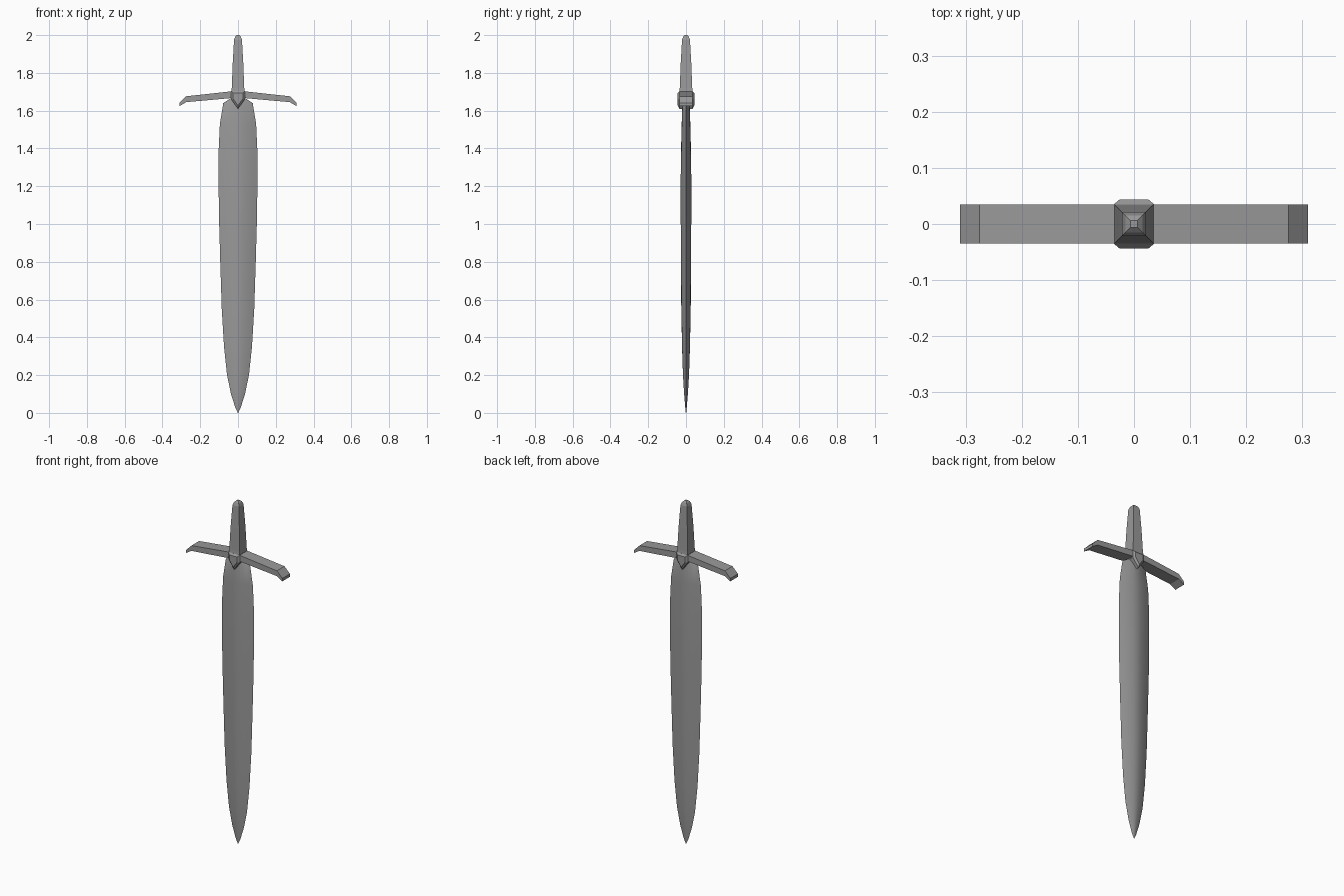
import bpy, bmesh, math

cube = bpy.data.objects.get("Cube")
if cube:
    bpy.data.objects.remove(cube, do_unlink=True)

steel = bpy.data.materials.new("grey steel")
steel.use_nodes = True
colour = (0.32, 0.32, 0.32, 1)
steel.diffuse_color = colour
steel.node_tree.nodes["Principled BSDF"].inputs["Base Color"].default_value = colour


def loft(name, rings, smooth=False):
    """Skin a closed surface through rings of equal point count."""
    bm = bmesh.new()
    loops = [[bm.verts.new(p) for p in ring] for ring in rings]
    n = len(loops[0])
    for a, b in zip(loops, loops[1:]):
        for i in range(n):
            j = (i + 1) % n
            bm.faces.new((a[i], a[j], b[j], b[i]))
    bm.faces.new(loops[0][::-1])
    bm.faces.new(loops[-1])
    bmesh.ops.remove_doubles(bm, verts=bm.verts, dist=0.0002)
    bmesh.ops.recalc_face_normals(bm, faces=bm.faces)
    mesh = bpy.data.meshes.new(name)
    bm.to_mesh(mesh)
    bm.free()
    mesh.materials.append(steel)
    obj = bpy.data.objects.new(name, mesh)
    bpy.context.collection.objects.link(obj)
    if smooth:
        bpy.ops.object.select_all(action='DESELECT')
        obj.select_set(True)
        bpy.context.view_layer.objects.active = obj
        bpy.ops.object.shade_smooth_by_angle(angle=math.radians(30))
    return obj


def square(r, z):
    return [(x * r, y * r, z) for x, y in ((-1, -1), (1, -1), (1, 1), (-1, 1))]


def lens(w, t, z, steps=4):
    """Lens section with sharp edges at both sides."""
    front = [(-1 + i / steps) for i in range(2 * steps)]
    pts = [(u, -(1 - abs(u) ** 1.6)) for u in front]
    pts += [(-u, -v) for u, v in pts]
    return [(u * w, v * t, z) for u, v in pts]


# Blade: height, half width, half thickness
blade_profile = [
    (0.0, 0.001, 0.001), (0.03, 0.015, 0.004), (0.1, 0.037, 0.010), (0.2, 0.058, 0.016),
    (0.35, 0.074, 0.021), (0.55, 0.086, 0.025), (0.8, 0.094, 0.027),
    (1.05, 0.101, 0.028), (1.25, 0.103, 0.028), (1.4, 0.102, 0.026),
    (1.53, 0.096, 0.023), (1.64, 0.078, 0.019), (1.665, 0.04, 0.016)]
loft("blade", [lens(w, t, z) for z, w, t in blade_profile], smooth=True)

# Tapered square grip with a small rounded cap
grip_profile = [(1.66, 0.035), (1.70, 0.035), (1.72, 0.033), (1.85, 0.028),
                (1.975, 0.021), (1.992, 0.015), (2.0, 0.006)]
loft("grip", [square(r, z) for z, r in grip_profile])

# Pointed hub, chamfered on its front and back
hub_outline = [(-0.036, 1.703), (-0.036, 1.66), (0, 1.61), (0.036, 1.66), (0.036, 1.703)]


def hub_ring(y, scale):
    return [(x * scale, y, 1.668 + (z - 1.668) * scale) for x, z in hub_outline]


loft("hub", [hub_ring(-0.044, 0.7), hub_ring(-0.035, 1),
             hub_ring(0.035, 1), hub_ring(0.044, 0.7)])

# Crossguard arms: x, lower height, upper height
arm_profile = [(0.02, 1.668, 1.704), (0.275, 1.645, 1.676), (0.31, 1.624, 1.641)]
for side, label in ((1, "left"), (-1, "right")):
    loft(label + "_guard_arm",
         [[(side * x, -0.035, lo), (side * x, 0.035, lo),
           (side * x, 0.035, hi), (side * x, -0.035, hi)] for x, lo, hi in arm_profile])
